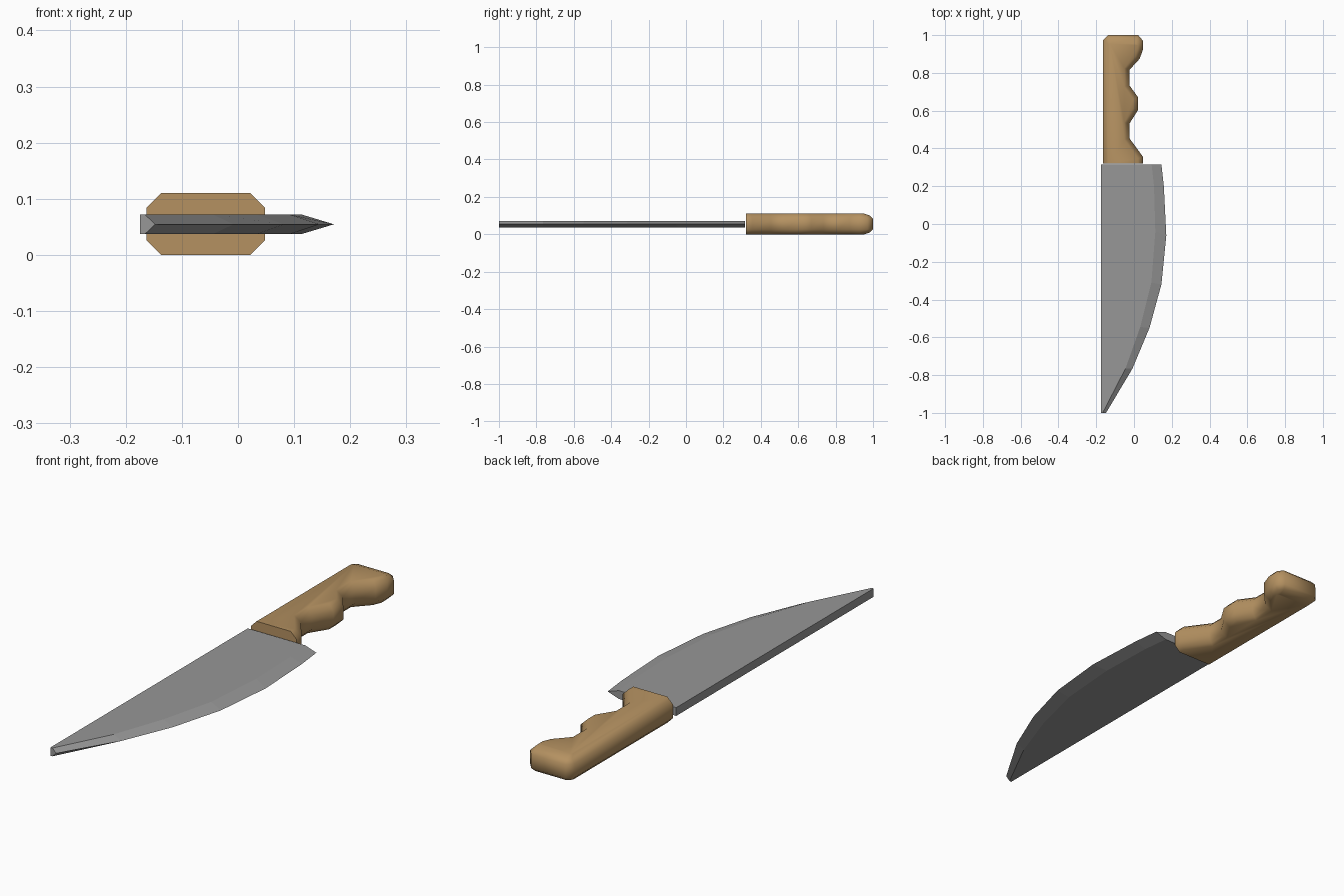
import bpy, bmesh
from mathutils import Vector

if "Cube" in bpy.data.objects:
    bpy.data.objects.remove(bpy.data.objects["Cube"])


def material(name, rgb):
    m = bpy.data.materials.new(name)
    m.diffuse_color = (*rgb, 1)
    m.use_nodes = True
    m.node_tree.nodes["Principled BSDF"].inputs["Base Color"].default_value = m.diffuse_color
    return m


def loft(name, rings, mat):
    """Bridge a stack of equal-length rings and cap both ends."""
    bm = bmesh.new()
    loops = [[bm.verts.new(p) for p in ring] for ring in rings]
    n = len(loops[0])
    for a, b in zip(loops, loops[1:]):
        for i in range(n):
            j = (i + 1) % n
            bm.faces.new((a[i], a[j], b[j], b[i]))
    bm.faces.new(loops[0][::-1])
    bm.faces.new(loops[-1])
    bmesh.ops.recalc_face_normals(bm, faces=bm.faces)
    me = bpy.data.meshes.new(name)
    bm.to_mesh(me)
    bm.free()
    me.materials.append(mat)
    ob = bpy.data.objects.new(name, me)
    bpy.context.collection.objects.link(ob)
    return ob


def inset(outline, dist, end):
    """Shrink a counter-clockwise outline, keeping the flat front in place."""
    pts = [Vector(p) for p in outline]
    n = len(pts)
    normals, dists = [], []
    for i in range(n):
        e = (pts[(i + 1) % n] - pts[i]).normalized()
        normals.append(Vector((-e.y, e.x)))
        dists.append(0 if i == 0 else dist)     # edge 0 is the front
    out = []
    for i, p in enumerate(pts):
        n1, n2, d1, d2 = normals[i - 1], normals[i], dists[i - 1], dists[i]
        c = n1.dot(n2)
        q = p + ((d1 - d2 * c) * n1 + (d2 - d1 * c) * n2) / (1 - c * c)
        if p.y > 0.9:                           # rounder butt end
            q.y -= end * (p.y - 0.9) / 0.1
        out.append(q)
    return out


steel = material("steel grey", (0.31, 0.31, 0.31))
wood = material("light wood", (0.46, 0.285, 0.12))

# Blade: (bevel x, bevel y, edge x, edge y) from heel to tip
SPINE, LOW, MID, HIGH = -0.175, 0.037, 0.0545, 0.072
stations = [
    (0.093, 0.315, 0.145, 0.315), (0.106, 0.20, 0.158, 0.20),
    (0.113, -0.04, 0.171, -0.06), (0.092, -0.31, 0.145, -0.32),
    (0.033, -0.545, 0.082, -0.55), (-0.045, -0.765, -0.008, -0.765),
    (-0.166, -1.0, -0.148, -1.0),
]
sections = [[(SPINE, ey, LOW), (bx, by, LOW), (ex, ey, MID),
             (bx, by, HIGH), (SPINE, ey, HIGH)] for bx, by, ex, ey in stations]
loft("blade", sections, steel)

# Handle: outline with finger grooves, stacked with chamfered edges
grip = [
    (-0.163, 0.32), (0.048, 0.32), (0.048, 0.355), (-0.025, 0.455),
    (-0.025, 0.53), (0.022, 0.605), (0.022, 0.67), (-0.025, 0.735),
    (-0.025, 0.815), (0.030, 0.875), (0.048, 0.925), (0.048, 0.97),
    (0.022, 1.0), (-0.138, 1.0), (-0.163, 0.975),
]
levels = [(0.0, 0.026, 0.02), (0.010, 0.016, 0.0), (0.026, 0.0, 0.0)]
levels += [(0.11 - z, d, e) for z, d, e in reversed(levels)]
handle = loft("handle", [[(p.x, p.y, z) for p in inset(grip, d, e)]
                         for z, d, e in levels], wood)
bpy.context.view_layer.objects.active = handle
handle.select_set(True)
bpy.ops.object.shade_smooth_by_angle(angle=1.1)
